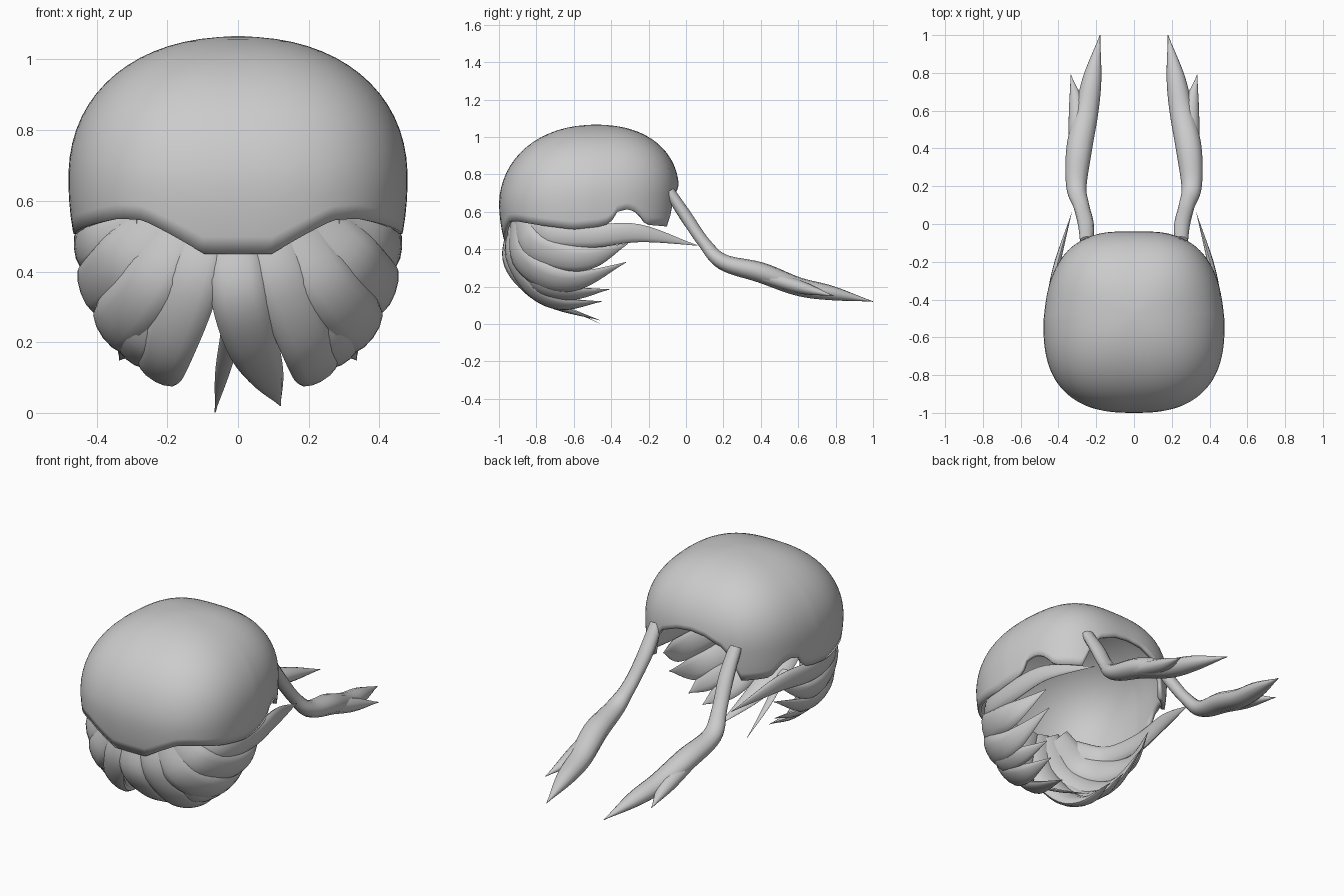
import bpy, bmesh
from math import sin, cos, pi, radians, degrees
from mathutils import Vector

cube = bpy.data.objects.get("Cube")
if cube:
    bpy.data.objects.remove(cube, do_unlink=True)

grey = bpy.data.materials.new("plain_grey")
grey.use_nodes = True
COLOUR = (0.6, 0.6, 0.6, 1)
grey.diffuse_color = COLOUR
for node in grey.node_tree.nodes:
    if node.type == 'BSDF_PRINCIPLED':
        node.inputs["Base Color"].default_value = COLOUR

CENTRE = Vector((0, -0.52, 0.5))
parts = []


def finish(name, bm):
    bmesh.ops.recalc_face_normals(bm, faces=bm.faces)
    mesh = bpy.data.meshes.new(name)
    bm.to_mesh(mesh)
    bm.free()
    mesh.materials.append(grey)
    obj = bpy.data.objects.new(name, mesh)
    bpy.context.collection.objects.link(obj)
    parts.append(obj)
    return obj


def catmull(points, steps):
    """Smooth path through (x, y, z, half width) points."""
    p = [Vector(q) for q in points]
    p = [2 * p[0] - p[1]] + p + [2 * p[-1] - p[-2]]
    path = []
    for a, b, c, d in zip(p, p[1:], p[2:], p[3:]):
        for i in range(steps):
            t = i / steps
            path.append(0.5 * (2 * b + (c - a) * t + (2 * a - 5 * b + 4 * c - d) * t**2
                               + (3 * b - a - 3 * c + d) * t**3))
    return path + [p[-2]]


def strand(name, points, side=1, flat=0.4, up=None, sides=12):
    """Tapered tube with an oval section, flattened against the head."""
    path = catmull(points, 6)
    centres = [Vector((side * q[0], q[1], q[2])) for q in path]
    bm = bmesh.new()
    rings = []
    for i, c in enumerate(centres):
        tangent = (centres[min(i + 1, len(centres) - 1)] - centres[max(i - 1, 0)]).normalized()
        out = Vector(up) if up else c - CENTRE
        across = tangent.cross(out).normalized()
        out = across.cross(tangent).normalized()
        w = max(path[i][3], 0.002)
        rings.append([bm.verts.new(c + across * w * cos(2 * pi * k / sides)
                                   + out * w * flat * sin(2 * pi * k / sides))
                      for k in range(sides)])
    for r, s in zip(rings, rings[1:]):
        for k in range(sides):
            j = (k + 1) % sides
            bm.faces.new((r[k], r[j], s[j], s[k]))
    bm.faces.new(rings[0])
    bm.faces.new(rings[-1])
    return finish(name, bm)


# Cap: rounded dome whose lower rim follows (angle from the front, height)
RIM = [(0, 0.45), (12, 0.45), (23, 0.505), (32, 0.545), (41, 0.55), (61, 0.525), (80, 0.505),
       (97, 0.52), (104, 0.54), (108, 0.6), (115, 0.615), (121, 0.59), (127, 0.53),
       (145, 0.52), (149, 0.64), (156, 0.705), (168, 0.745), (180, 0.755)]


def rim_height(angle):
    for (a, za), (b, zb) in zip(RIM, RIM[1:]):
        if angle <= b:
            return za + (zb - za) * (angle - a) / (b - a)
    return RIM[-1][1]


def dome_point(angle, z):
    n = 2.6 if cos(angle) > 0 else 2.9
    radius = 0.48 * (abs(sin(angle))**n + abs(cos(angle))**n)**(-1 / n)
    s = 0
    if z > 0.66:
        s = min((z - 0.66) / 0.405, 1)
        radius *= (1 - s**2.2)**(1 / 2.2)
    else:
        radius *= 1 - 0.05 * ((0.66 - z) / 0.2)**2
    # narrower towards the back, crown leaning back
    back = -radius * cos(angle)
    taper = 1 - 0.2 * max(0, back)
    return Vector((radius * sin(angle) * taper, -0.52 + back + 0.04 * s, z))


bm = bmesh.new()
COLS, ROWS = 120, 20
grid = []
for i in range(COLS):
    angle = 2 * pi * i / COLS
    rim = rim_height(degrees(min(angle, 2 * pi - angle)))
    grid.append([bm.verts.new(dome_point(angle, rim + (1.065 - rim) * sin(pi / 2 * j / ROWS)))
                 for j in range(ROWS)])
crown = bm.verts.new((0, -0.48, 1.067))
for i in range(COLS):
    a, b = grid[i], grid[(i + 1) % COLS]
    for j in range(ROWS - 1):
        bm.faces.new((a[j], b[j], b[j + 1], a[j + 1]))
    bm.faces.new((a[-1], b[-1], crown))
cap = finish("hair_cap", bm)
shell = cap.modifiers.new("thickness", 'SOLIDIFY')
shell.thickness = 0.02
shell.offset = -1

# Locks that start under the front rim and sweep down and back, plus the two tails
for side, label in ((1, "left"), (-1, "right")):
    strand(label + "_side_lock", [(0.27, -0.86, 0.53, 0.06), (0.405, -0.73, 0.48, 0.062),
                                  (0.44, -0.5, 0.47, 0.062), (0.415, -0.25, 0.485, 0.048),
                                  (0.33, 0.06, 0.42, 0)], side)
    strand(label + "_cheek_lock", [(0.19, -0.88, 0.57, 0.08), (0.33, -0.83, 0.43, 0.09),
                                   (0.405, -0.67, 0.36, 0.08), (0.415, -0.5, 0.355, 0.06),
                                   (0.36, -0.31, 0.43, 0)], side)
    strand(label + "_jaw_lock", [(0.14, -0.9, 0.57, 0.075), (0.25, -0.89, 0.37, 0.085),
                                 (0.34, -0.75, 0.255, 0.085), (0.36, -0.57, 0.235, 0.06),
                                 (0.33, -0.32, 0.33, 0)], side)
    strand(label + "_under_lock", [(0.25, -0.86, 0.29, 0.05), (0.29, -0.76, 0.2, 0.065),
                                   (0.3, -0.6, 0.165, 0.05), (0.27, -0.41, 0.185, 0)], side)
    strand(label + "_chin_lock", [(0.085, -0.91, 0.57, 0.07), (0.13, -0.93, 0.37, 0.08),
                                  (0.2, -0.82, 0.19, 0.08), (0.225, -0.66, 0.11, 0.06),
                                  (0.21, -0.45, 0.12, 0)], side)
    strand(label + "_tail", [(0.25, -0.09, 0.71, 0.036), (0.255, 0, 0.575, 0.042),
                             (0.28, 0.1, 0.43, 0.042), (0.305, 0.2, 0.33, 0.054),
                             (0.29, 0.4, 0.275, 0.068), (0.25, 0.6, 0.2, 0.062),
                             (0.22, 0.78, 0.165, 0.048), (0.18, 1, 0.12, 0)],
           side, flat=0.8, up=(0, 0, 1))
    strand(label + "_tail_prong", [(0.3, 0.38, 0.265, 0.045), (0.3, 0.6, 0.2, 0.045),
                                   (0.335, 0.79, 0.15, 0)], side, flat=0.8, up=(0, 0, 1))

strand("centre_lock", [(-0.015, -0.91, 0.57, 0.075), (0, -0.95, 0.35, 0.08),
                       (0.04, -0.85, 0.195, 0.075), (0.08, -0.7, 0.1, 0.05),
                       (0.12, -0.46, 0.02, 0)])
strand("inner_lock", [(-0.02, -0.86, 0.22, 0.03), (-0.045, -0.68, 0.11, 0.02),
                      (-0.065, -0.46, 0.002, 0)])

# Smooth shading with crisp rims
bpy.ops.object.select_all(action='DESELECT')
for obj in parts:
    obj.select_set(True)
bpy.context.view_layer.objects.active = cap
bpy.ops.object.shade_smooth_by_angle(angle=radians(50))
